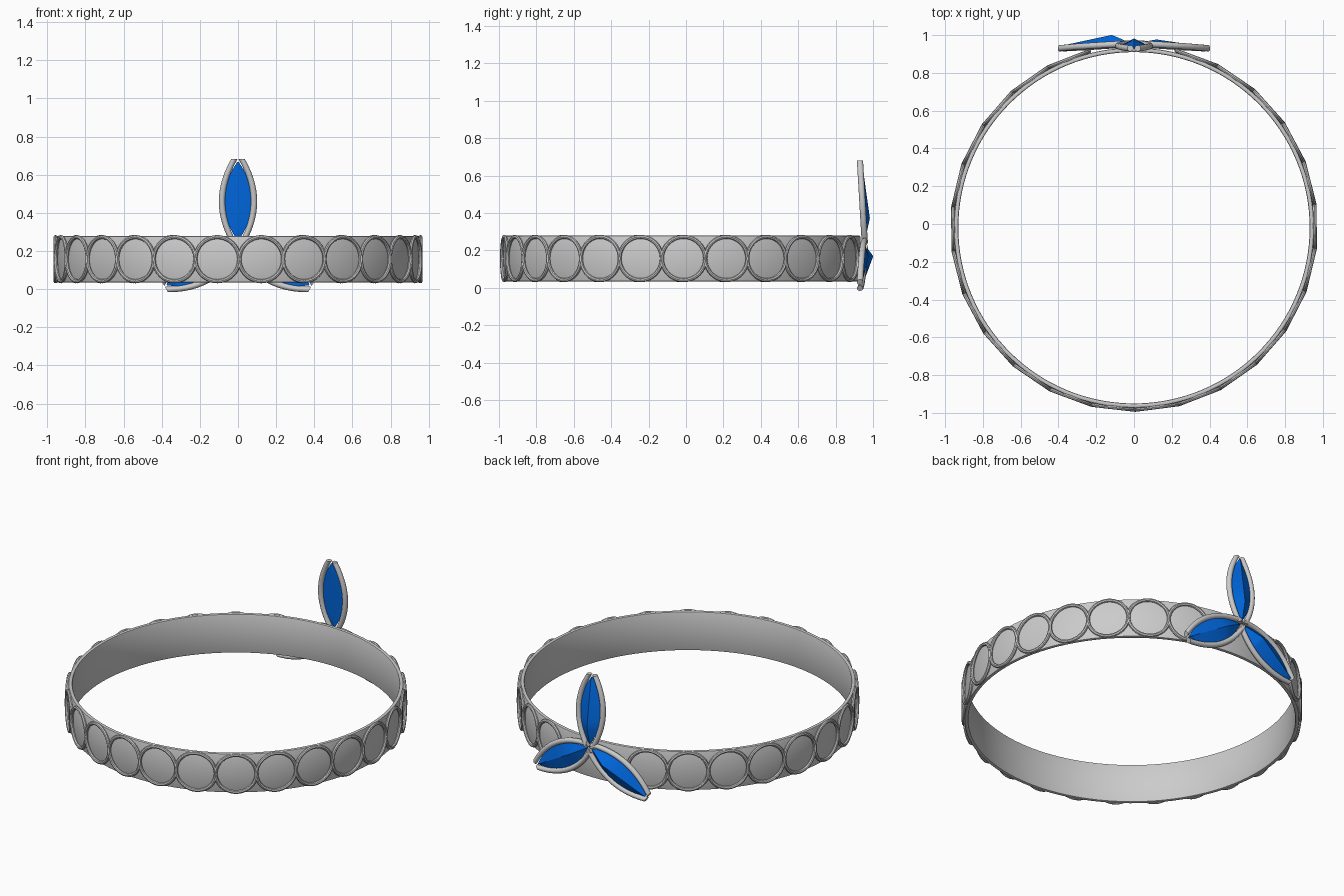
import bpy, bmesh
from math import sin, cos, pi, radians, sqrt
from mathutils import Vector, Matrix

if "Cube" in bpy.data.objects:
    bpy.data.objects.remove(bpy.data.objects["Cube"])

CY = -0.02       # ring axis in y
MZ = 0.157       # mid height of the band

blue = bpy.data.materials.new("blue_gem")
blue.diffuse_color = (0.0, 0.14, 0.75, 1)
blue.use_nodes = True
blue.node_tree.nodes["Principled BSDF"].inputs["Base Color"].default_value = blue.diffuse_color


def mesh_object(name, bm, mat=None, smooth=40):
    bmesh.ops.recalc_face_normals(bm, faces=bm.faces)
    me = bpy.data.meshes.new(name)
    bm.to_mesh(me)
    bm.free()
    ob = bpy.data.objects.new(name, me)
    bpy.context.collection.objects.link(ob)
    if mat:
        me.materials.append(mat)
    if smooth:
        bpy.ops.object.select_all(action='DESELECT')
        ob.select_set(True)
        bpy.context.view_layer.objects.active = ob
        bpy.ops.object.shade_smooth_by_angle(angle=radians(smooth))
    return ob


def sweep(name, points, radius, side, up, n=12):
    """Round tube along points; ends cut flat in the plane of side and up."""
    bm = bmesh.new()
    loops = []
    for p in points:
        loops.append([bm.verts.new(p + radius * (cos(2 * pi * i / n) * side + sin(2 * pi * i / n) * up))
                      for i in range(n)])
    for a, b in zip(loops, loops[1:]):
        for i in range(n):
            bm.faces.new((a[i], a[(i + 1) % n], b[(i + 1) % n], b[i]))
    bm.faces.new(loops[0])
    bm.faces.new(loops[-1])
    return mesh_object(name, bm)


# Band: lathed profile with softened edges
def band():
    ri, ro, h, c = 0.930, 0.953, 0.122, 0.007
    prof = [(ri, -h + c), (ri + c * .3, -h + c * .3), (ri + c, -h), (ro - c, -h),
            (ro - c * .3, -h + c * .3), (ro, -h + c)]
    prof += [(r, -z) for r, z in reversed(prof)]
    bm = bmesh.new()
    n = 128
    grid = [[bm.verts.new((r * cos(2 * pi * k / n), CY + r * sin(2 * pi * k / n), MZ + z))
             for r, z in prof] for k in range(n)]
    m = len(prof)
    for k in range(n):
        a, b = grid[k], grid[(k + 1) % n]
        for i in range(m):
            bm.faces.new((a[i], b[i], b[(i + 1) % m], a[(i + 1) % m]))
    mesh_object("band", bm)


# Row of thin hoops on the outside, left out behind the flower
def hoops():
    count, big, tube = 26, 0.116, 0.0105
    for k in range(count):
        a = radians(-90) + (k + 0.53) * 2 * pi / count
        if cos(a - pi / 2) > cos(radians(15)):
            continue
        bm = bmesh.new()
        out = Vector((cos(a), sin(a), 0))
        tan = Vector((-sin(a), cos(a), 0))
        up = Vector((0, 0, 1))
        centre = Vector((0, CY, MZ)) + out * 0.957
        nu, nv = 40, 8
        g = []
        for i in range(nu):
            t = 2 * pi * i / nu
            rad = cos(t) * tan + sin(t) * up
            g.append([bm.verts.new(centre + rad * (big + tube * cos(2 * pi * j / nv))
                                   + out * tube * sin(2 * pi * j / nv)) for j in range(nv)])
        for i in range(nu):
            for j in range(nv):
                bm.faces.new((g[i][j], g[(i + 1) % nu][j],
                              g[(i + 1) % nu][(j + 1) % nv], g[i][(j + 1) % nv]))
        mesh_object(f"hoop_{k}", bm)


# Petal: two bowed rails around a faceted gem
def petal(idx, angle, lift):
    u = Vector((cos(angle), 0, sin(angle)))
    v = Vector((-sin(angle), 0, cos(angle)))
    n = Vector((0, 1, 0))
    base = Vector((0, 0.956, 0.237))
    length = 0.445

    def at(r, w, h=0.0):
        return base + u * r + v * w + n * (h - 0.026 * r / length)

    def bow(t, end, mid):
        s = 2 * t - 1
        return end + (mid - end) * (1 - s * s)

    steps = 20
    for side in (1, -1):
        pts = [at(length * t / steps, side * bow(t / steps, 0.019, 0.084)) for t in range(steps + 1)]
        sweep(f"petal_{idx}_rail_{'a' if side > 0 else 'b'}", pts, 0.0165, v, n)

    # gem: lens outline, flat underside, raised ridge
    bm = bmesh.new()
    r0, r1, k = 0.02, 0.43, 14
    rows = []
    for i in range(k + 1):
        t = i / k
        r = r0 + (r1 - r0) * t
        w = bow(t, 0.004, 0.075)
        ridge = min(1.0, t / 0.28) * (1 - 0.75 * max(0, (t - 0.28) / 0.72))
        h = 0.003 + (0.032 + lift) * ridge
        rows.append([bm.verts.new(at(r, w)), bm.verts.new(at(r, 0, h)),
                     bm.verts.new(at(r, -w)), bm.verts.new(at(r, 0, -0.004))])
    for a, b in zip(rows, rows[1:]):
        for j in range(4):
            bm.faces.new((a[j], a[(j + 1) % 4], b[(j + 1) % 4], b[j]))
    bm.faces.new(rows[0])
    bm.faces.new(rows[-1])
    mesh_object(f"petal_{idx}_gem", bm, blue, 12)


band()
hoops()
for i, (deg, lift) in enumerate(((90, 0.0), (210, 0.018), (330, -0.006))):
    petal(i, radians(deg), lift)
